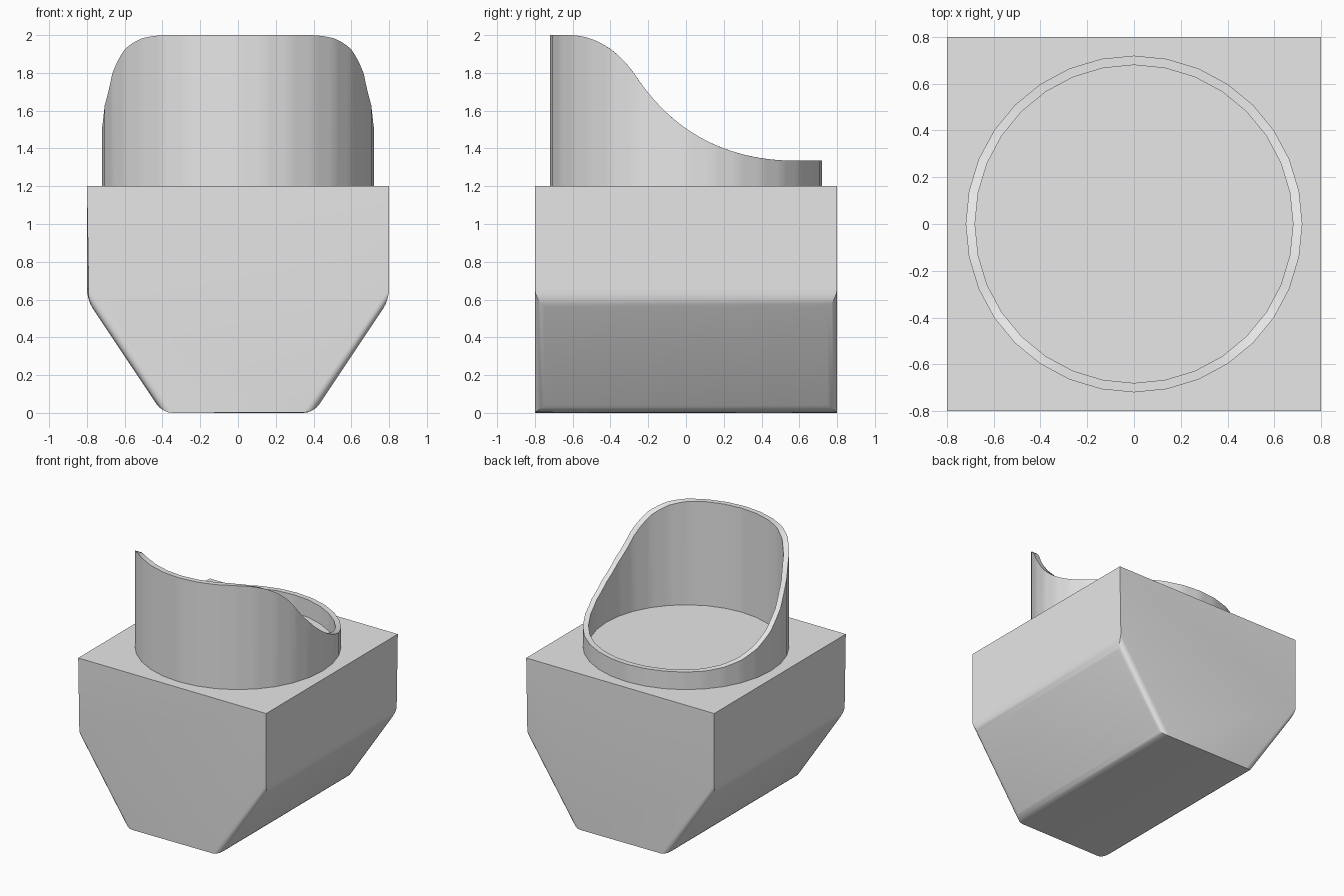
import bpy
import bmesh
import math
from mathutils import Vector
from mathutils.geometry import interpolate_bezier

cube = bpy.data.objects.get("Cube")
if cube:
    bpy.data.objects.remove(cube, do_unlink=True)

grey = bpy.data.materials.new("plain grey")
grey.use_nodes = True
GREY = (0.8, 0.8, 0.8, 1)
grey.diffuse_color = GREY
grey.node_tree.nodes["Principled BSDF"].inputs["Base Color"].default_value = GREY


def finish(bm, name):
    """Turn a bmesh into a smooth-shaded object with sharp edges kept."""
    bmesh.ops.recalc_face_normals(bm, faces=bm.faces)
    mesh = bpy.data.meshes.new(name)
    bm.to_mesh(mesh)
    bm.free()
    mesh.materials.append(grey)
    obj = bpy.data.objects.new(name, mesh)
    bpy.context.collection.objects.link(obj)
    bpy.ops.object.select_all(action="DESELECT")
    obj.select_set(True)
    bpy.context.view_layer.objects.active = obj
    bpy.ops.object.shade_smooth_by_angle(angle=math.radians(30))
    return obj


# Tapered body: hexagonal profile extruded front to back
HALF, FOOT, SHOULDER, DECK = 0.8, 0.4, 0.6, 1.2
profile = [(-FOOT, 0), (FOOT, 0), (HALF, SHOULDER), (HALF, DECK),
           (-HALF, DECK), (-HALF, SHOULDER)]
bm = bmesh.new()
face = bm.faces.new([bm.verts.new((x, -HALF, z)) for x, z in profile])
ext = bmesh.ops.extrude_face_region(bm, geom=[face])
bmesh.ops.translate(bm, vec=(0, 2 * HALF, 0),
                    verts=[g for g in ext["geom"] if isinstance(g, bmesh.types.BMVert)])
bmesh.ops.recalc_face_normals(bm, faces=bm.faces)

# Round every edge around the two sloping sides
slopes = [f for f in bm.faces if abs(f.normal.x) > 0.1 and abs(f.normal.z) > 0.1]
edges = list({e for f in slopes for e in f.edges})
bmesh.ops.bevel(bm, geom=edges, offset=0.05, segments=4, profile=0.5,
                affect="EDGES", clamp_overlap=True)
finish(bm, "tapered_body")

# Sweeping rim line of the collar in the y-z plane
def bezier(*pts):
    return interpolate_bezier(*[Vector((y, z, 0)) for y, z in pts], 24)


rim = bezier((-0.62, 2), (-0.48, 2), (-0.36, 1.92), (-0.27, 1.79))
rim += bezier((-0.27, 1.79), (-0.08, 1.5), (0.2, 1.335), (0.58, 1.335))[1:]


def rim_height(y):
    if y <= rim[0].x:
        return rim[0].y
    for a, b in zip(rim, rim[1:]):
        if y <= b.x:
            return a.y + (b.y - a.y) * (y - a.x) / (b.x - a.x)
    return rim[-1].y


# Collar: thin 32-sided tube whose top follows the rim line
SIDES, STEPS = 32, 4


def outline(radius):
    corners = [Vector((radius * math.sin(math.tau * i / SIDES),
                       radius * math.cos(math.tau * i / SIDES))) for i in range(SIDES)]
    return [corners[i].lerp(corners[(i + 1) % SIDES], s / STEPS)
            for i in range(SIDES) for s in range(STEPS)]


bm = bmesh.new()
outer, inner = outline(0.72), outline(0.68)
loops = [[bm.verts.new((p.x, p.y, rim_height(p.y) if top else DECK)) for p in ring]
         for ring, top in ((outer, False), (outer, True), (inner, True), (inner, False))]
count = SIDES * STEPS
for a, b in zip(loops, loops[1:] + loops[:1]):
    for i in range(count):
        j = (i + 1) % count
        bm.faces.new((a[i], a[j], b[j], b[i]))
finish(bm, "swept_collar")
